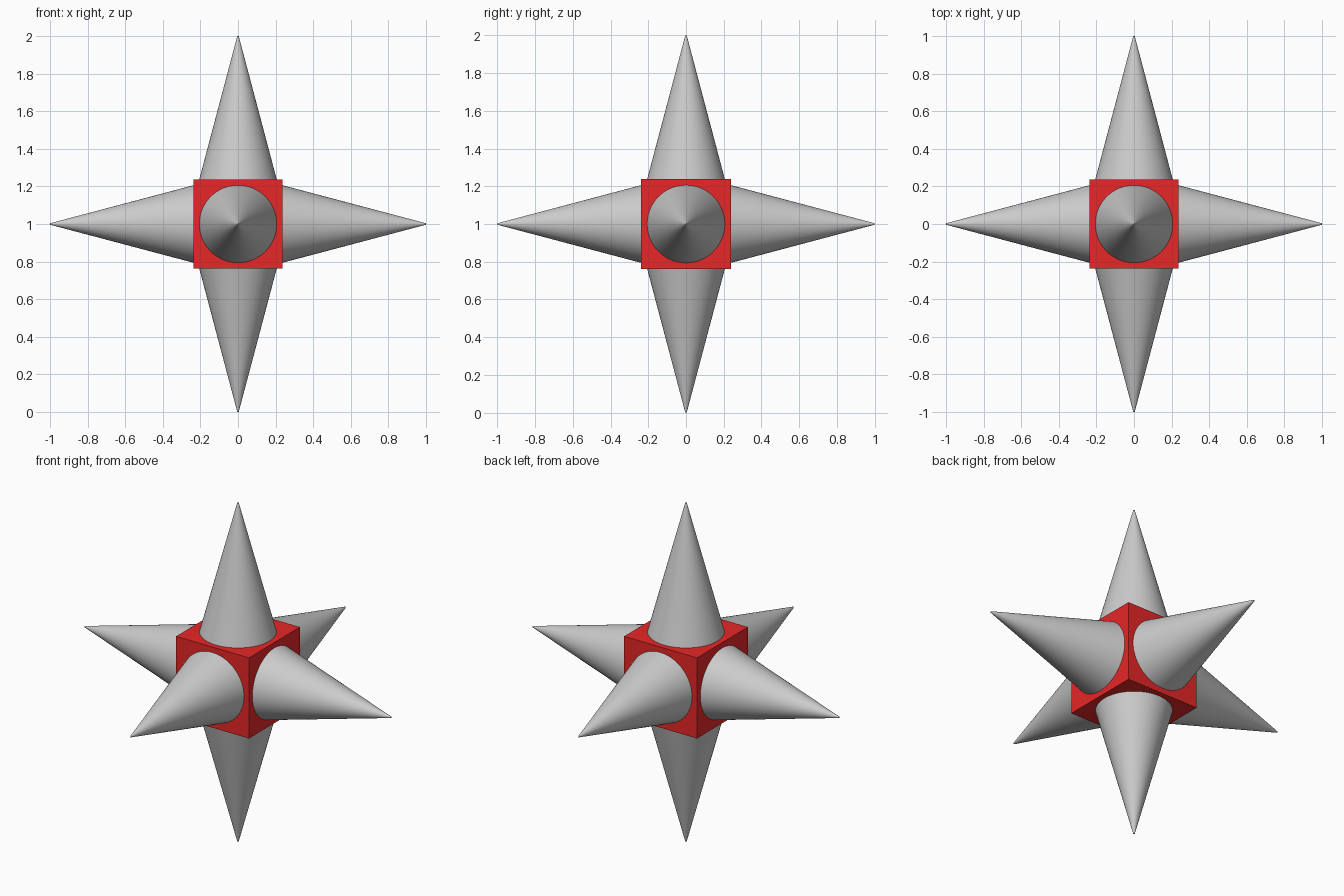
import bpy, math
from mathutils import Vector

if "Cube" in bpy.data.objects:
    bpy.data.objects.remove(bpy.data.objects["Cube"])

CENTRE = Vector((0, 0, 1))
HALF = 0.238        # half width of the core cube
BASE_R = 0.206      # spike radius where it meets the cube
TIP_R = 0.004
EMBED = 0.01        # spike depth sunk into the cube

# Red core cube
bpy.ops.mesh.primitive_cube_add(size=2 * HALF, location=CENTRE)
core = bpy.context.object
core.name = "core_cube"
red = bpy.data.materials.new("red")
red.diffuse_color = (0.8, 0.02, 0.02, 1)
red.use_nodes = True
red.node_tree.nodes["Principled BSDF"].inputs["Base Color"].default_value = red.diffuse_color
core.data.materials.append(red)


# One smooth spike pointing outward from each cube face
def spike(name, direction):
    d = Vector(direction)
    length = 1 - HALF + EMBED
    slope = (BASE_R - TIP_R) / (1 - HALF)
    bpy.ops.mesh.primitive_cone_add(
        vertices=64, radius1=BASE_R + slope * EMBED, radius2=TIP_R, depth=length,
        location=CENTRE + d * (1 - length / 2),
        rotation=d.to_track_quat('Z', 'Y').to_euler())
    bpy.context.object.name = name
    bpy.ops.object.shade_smooth_by_angle(angle=math.radians(30))


for name, direction in {
    "right_spike": (1, 0, 0), "left_spike": (-1, 0, 0),
    "back_spike": (0, 1, 0), "front_spike": (0, -1, 0),
    "top_spike": (0, 0, 1), "bottom_spike": (0, 0, -1),
}.items():
    spike(name, direction)
